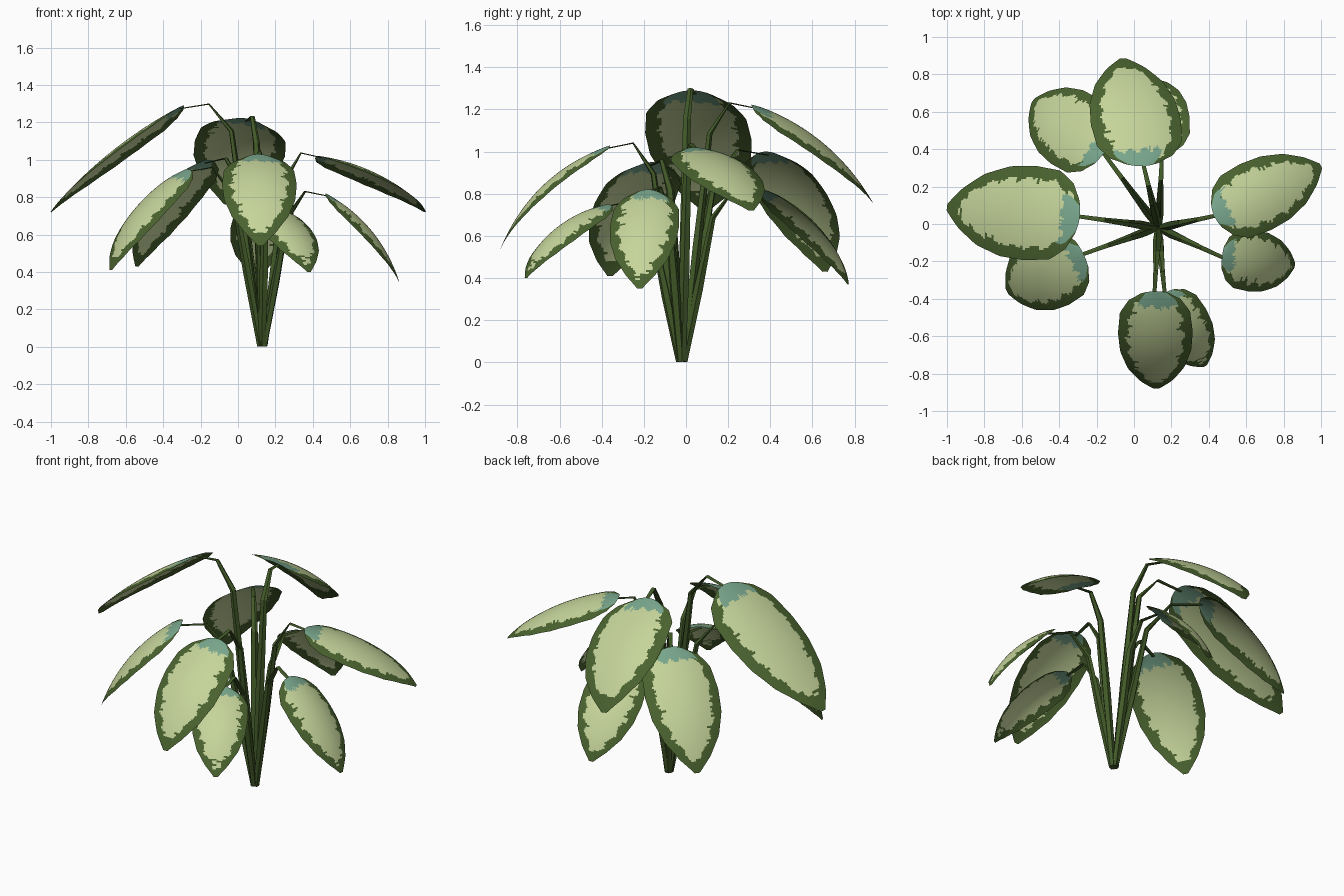
import bpy, math, random
from mathutils import Vector

if "Cube" in bpy.data.objects:
    bpy.data.objects.remove(bpy.data.objects["Cube"])

random.seed(4)


def srgb(r, g, b):
    def lin(c):
        c /= 255
        return c / 12.92 if c <= 0.04045 else ((c + 0.055) / 1.055) ** 2.4
    return (lin(r), lin(g), lin(b), 1)


def material(name, *rgb):
    m = bpy.data.materials.new(name)
    m.diffuse_color = srgb(*rgb)
    m.use_nodes = True
    m.node_tree.nodes["Principled BSDF"].inputs["Base Color"].default_value = m.diffuse_color
    return m


CREAM = material("pale leaf centre", 198, 213, 155)
EDGE = material("leaf green border", 74, 99, 47)
TEAL = material("blue green leaf base", 122, 168, 142)
STEM = material("stem green", 66, 90, 40)

ROOT = Vector((0.13, -0.02, 0.005))

# half-width of the leaf along its length, as a polygonal outline
PROFILE = [(0, .38), (.07, .7), (.2, .94), (.38, 1), (.56, .95), (.74, .75), (.89, .42), (1, .07)]


def half_width(t):
    for (t0, w0), (t1, w1) in zip(PROFILE, PROFILE[1:]):
        if t <= t1:
            return w0 + (w1 - w0) * (t - t0) / (t1 - t0)
    return PROFILE[-1][1]


def ragged(n, amount):
    """Smoothly wandering offsets with occasional streaks."""
    ph = random.uniform(0, 6)
    out = []
    for i in range(n):
        out.append(amount * (0.5 * math.sin(i * 0.7 + ph) + random.uniform(-0.3, 0.3)
                             + (1.2 if random.random() < 0.08 else 0)))
    return out


def make_leaf(name, base, tip, width, arch, roll=0.0):
    base, tip = Vector(base), Vector(tip)
    axis = tip - base
    length = axis.length
    a = axis.normalized()
    s = a.cross(Vector((0, 0, 1))).normalized()
    n = s.cross(a)
    s, n = (s * math.cos(roll) + n * math.sin(roll),
            n * math.cos(roll) - s * math.sin(roll))
    rows, cols = 60, 48
    verts, faces, slots = [], [], []
    for i in range(rows + 1):
        t = i / rows
        w = half_width(t) * width / 2
        for j in range(cols + 1):
            v = 2 * j / cols - 1
            # lengthwise arch and a slight drop towards both edges
            lift = arch * 4 * t * (1 - t) - 0.18 * (w * v / width) ** 2
            # round off the blunt base
            along = length * t + 0.05 * width * v * v * max(0, 1 - t * 6)
            verts.append(base + a * along + s * (w * v) + n * lift)
    left, right = ragged(rows, 0.018), ragged(rows, 0.018)
    ends = ragged(cols, 0.03)
    for i in range(rows):
        t = (i + .5) / rows
        w = half_width(t) * width / 2
        for j in range(cols):
            v = 2 * (j + .5) / cols - 1
            k = i * (cols + 1) + j
            faces.append((k, k + 1, k + cols + 2, k + cols + 1))
            # border follows the outline, base patch sits at the stalk
            rim = 0.125 * width + (left if v < 0 else right)[i]
            if t < 0.12 + ends[j] and abs(v + 0.1) < 0.68:
                slots.append(2)
            elif w * (1 - abs(v)) < rim or t * length < rim * 0.8 or (1 - t) * length < rim * 1.4:
                slots.append(1)
            else:
                slots.append(0)
    me = bpy.data.meshes.new(name)
    me.from_pydata(verts, [], faces)
    for m in (CREAM, EDGE, TEAL):
        me.materials.append(m)
    for p, slot in zip(me.polygons, slots):
        p.material_index = slot
        p.use_smooth = True
    bpy.context.collection.objects.link(bpy.data.objects.new(name, me))


def make_stem(name, end, angle):
    """Five-sided tapering stalk that bends over just before the leaf."""
    end = Vector(end)
    start = ROOT + Vector((math.cos(angle), math.sin(angle), 0)) * 0.01
    flat = Vector((end.x - start.x, end.y - start.y, 0))
    knee = start + flat * 0.36 + Vector((0, 0, end.z - 0.12 - start.z))
    elbow = start + flat * 0.64 + Vector((0, 0, end.z + 0.025 - start.z))
    path = [start, start.lerp(knee, 0.5), knee, elbow, end]
    radii = [0.018, 0.025, 0.02, 0.014, 0.011]
    side = flat.normalized().cross(Vector((0, 0, 1)))
    verts, faces = [], []
    for i, p in enumerate(path):
        d = (path[min(i + 1, 4)] - path[max(i - 1, 0)]).normalized()
        up = side.cross(d)
        thick = (1, .9, .7, .3, .25)[i]
        for k in range(5):
            q = 2 * math.pi * k / 5
            verts.append(p + side * radii[i] * math.cos(q) + up * radii[i] * thick * math.sin(q))
    for i in range(4):
        for k in range(5):
            k2 = (k + 1) % 5
            faces.append((i * 5 + k, i * 5 + k2, i * 5 + 5 + k2, i * 5 + 5 + k))
    faces += [(4, 3, 2, 1, 0), (20, 21, 22, 23, 24)]
    me = bpy.data.meshes.new(name)
    me.from_pydata(verts, [], faces)
    me.materials.append(STEM)
    bpy.context.collection.objects.link(bpy.data.objects.new(name, me))


# name, stalk end, tip, width, arch, roll
LEAVES = [
    ("left_top", (-0.29, 0.04, 1.29), (-1.0, 0.09, 0.72), 0.51, 0.045, -0.08),
    ("left_low", (-0.27, -0.16, 0.95), (-0.68, -0.36, 0.41), 0.42, 0.07, 0),
    ("back_left", (-0.16, 0.38, 1.0), (-0.54, 0.66, 0.43), 0.43, 0.07, 0),
    ("back_top", (0.05, 0.31, 1.22), (-0.06, 0.885, 0.76), 0.49, 0.07, -0.22),
    ("back_low", (0.15, 0.36, 0.82), (0.11, 0.77, 0.37), 0.35, 0.07, 0.2),
    ("right_top", (0.43, 0.04, 1.02), (1.0, 0.31, 0.72), 0.39, 0.055, 0),
    ("right_low", (0.47, -0.18, 0.82), (0.86, -0.22, 0.35), 0.33, 0.06, 0),
    ("front_top", (0.11, -0.36, 1.03), (0.12, -0.88, 0.54), 0.40, 0.08, 0),
    ("front_low", (0.16, -0.37, 0.75), (0.38, -0.76, 0.40), 0.31, 0.07, 0),
]
for i, (name, base, tip, width, arch, roll) in enumerate(LEAVES):
    make_leaf(name + "_leaf", base, tip, width, arch, roll)
    out = math.atan2(base[1] - ROOT.y, base[0] - ROOT.x)
    # tuck the stalk just under the leaf base
    reach = (Vector(tip) - Vector(base)) * 0.03
    make_stem(name + "_stem", Vector(base) + reach, out)
